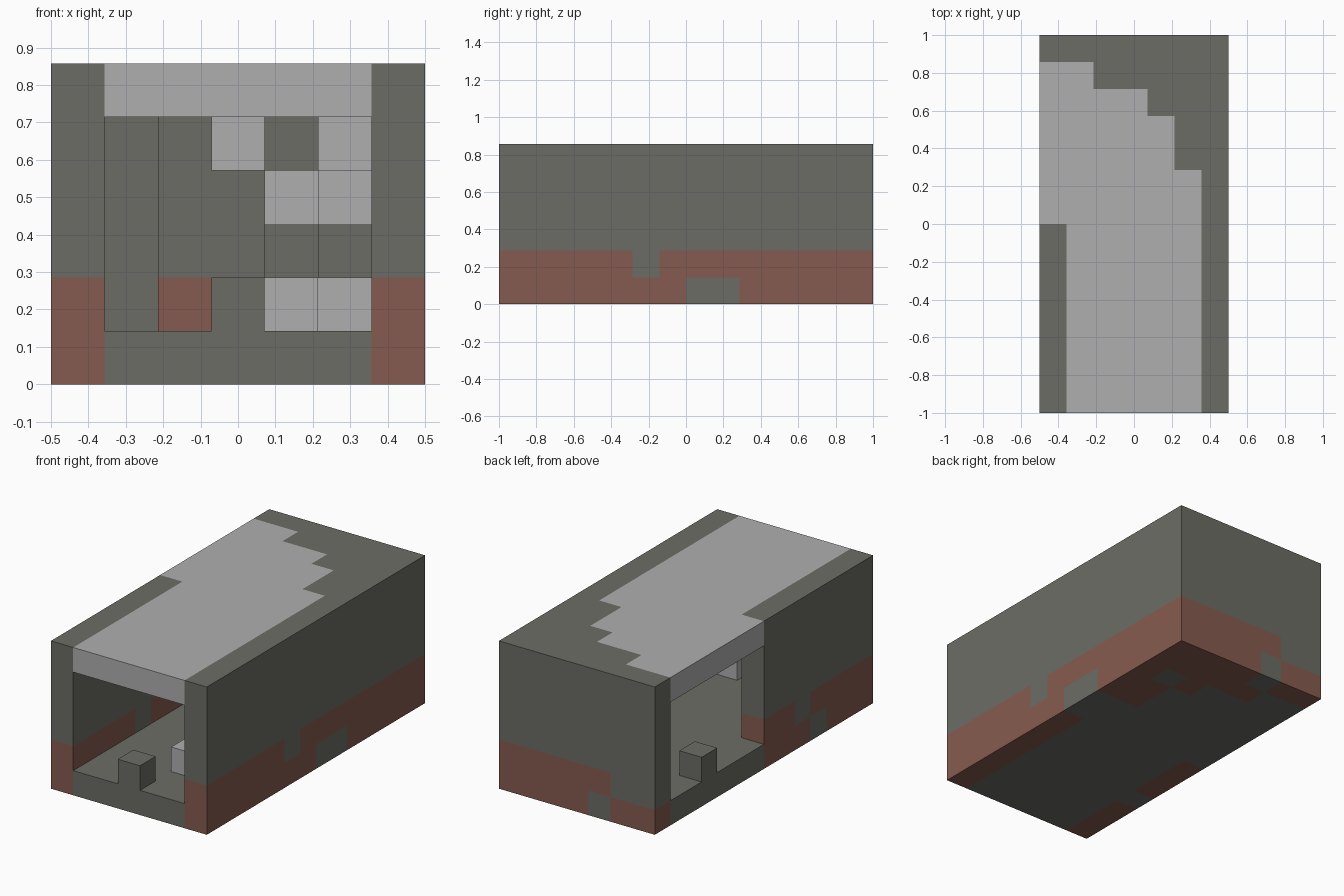
import bpy, bmesh
from mathutils import Vector

old = bpy.data.objects.get("Cube")
if old:
    bpy.data.objects.remove(old)

NX, NY, NZ = 7, 14, 6          # block grid
U = 2 / NY                     # block size


def material(name, rgb):
    m = bpy.data.materials.new(name)
    m.use_nodes = True
    m.diffuse_color = (*rgb, 1)
    m.node_tree.nodes["Principled BSDF"].inputs["Base Color"].default_value = (*rgb, 1)
    return m


STONE, LIGHT, RED = range(3)
mats = [material("stone grey", (0.149, 0.152, 0.129)),
        material("light grey", (0.43, 0.43, 0.43)),
        material("brick red", (0.238, 0.105, 0.080))]

cells = {}                     # block -> (part, colour)


def fill(part, xs, ys, zs, colour=STONE):
    for x in xs:
        for y in ys:
            for z in zs:
                cells[x, y, z] = (part, colour)


def one(n):
    return range(n, n + 1)


def paint(colour, *blocks):
    for b in blocks:
        cells[b] = (cells[b][0], colour)


# Floor slab and roof slab
fill("floor", range(NX), range(NY), one(0))
fill("roof", range(NX), range(NY), one(NZ - 1), LIGHT)

# Side walls with a red base course; the left-hand one is open towards the back
fill("wall_plus_x", one(6), range(NY), range(NZ))
fill("wall_plus_x", one(6), range(NY), range(2), RED)
fill("wall_minus_x", one(0), range(7), range(NZ))
fill("wall_minus_x", one(0), range(7), range(2), RED)

# Back wall
fill("back_wall", range(NX), one(13), range(NZ))
fill("back_wall", range(2, NX), one(13), range(2), RED)
fill("back_wall", range(2), one(13), one(0), RED)

# Stepped masonry filling the back corner
for x, start in ((2, 12), (3, 12), (4, 11), (5, 9)):
    fill("corner_masonry", one(x), range(start, 13), range(NZ))
    fill("corner_masonry", one(x), range(start, 13), range(2), RED)

# Upper corbels and pale blocks on the masonry
for x, y, colour in ((3, 11, LIGHT), (4, 10, STONE), (5, 8, LIGHT)):
    fill("corbels", one(x), one(y), one(4), colour)
paint(LIGHT, (4, 11, 3), (5, 9, 3))

# Gaps in the red course
paint(STONE, (6, 5, 1), (6, 7, 0), (6, 8, 0), (0, 4, 1), (0, 3, 0),
      (2, 13, 0), (5, 11, 0))

# Loose blocks on the floor
fill("front_block", one(3), one(0), one(1))
fill("side_block", one(0), one(10), one(1))
fill("pale_block", one(4), one(2), one(1), LIGHT)
fill("pale_block", one(5), one(3), one(1), LIGHT)


# Build each part from the exposed sides of its blocks
def build(part):
    bm = bmesh.new()
    for cell, (owner, colour) in cells.items():
        if owner != part:
            continue
        centre = Vector(cell) + Vector((0.5, 0.5, 0.5))
        for axis in range(3):
            for sign in (-1, 1):
                n = Vector((0, 0, 0))
                n[axis] = sign
                if tuple(int(c) for c in Vector(cell) + n) in cells:
                    continue
                u = Vector((0, 0, 0))
                u[(axis + 1) % 3] = 0.5
                v = n.cross(u)
                corners = [centre + n / 2 + d for d in (-u - v, u - v, u + v, v - u)]
                f = bm.faces.new([bm.verts.new((c - Vector((NX / 2, NY / 2, 0))) * U)
                                  for c in corners])
                f.material_index = colour
    bmesh.ops.remove_doubles(bm, verts=bm.verts[:], dist=0.001)
    bmesh.ops.dissolve_limit(bm, angle_limit=0.01, verts=bm.verts[:],
                             edges=bm.edges[:], delimit={'MATERIAL'})
    me = bpy.data.meshes.new(part)
    bm.to_mesh(me)
    bm.free()
    for m in mats:
        me.materials.append(m)
    bpy.context.collection.objects.link(bpy.data.objects.new(part, me))


for part in sorted({p for p, _ in cells.values()}):
    build(part)
